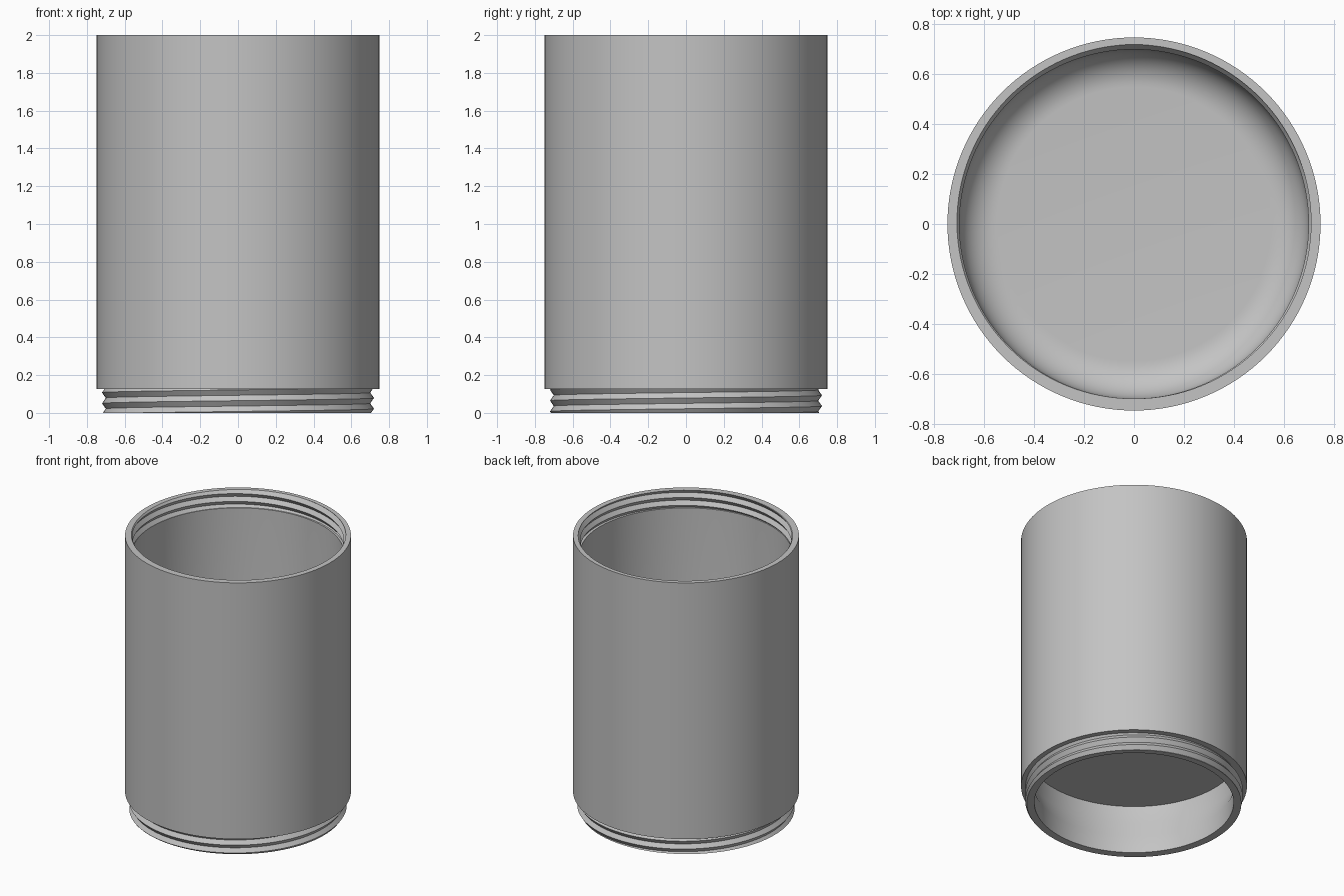
import bpy, bmesh
from math import pi, sin, cos

cube = bpy.data.objects.get("Cube")
if cube:
    bpy.data.objects.remove(cube, do_unlink=True)

SEGMENTS = 128
OUTER, INNER, NECK = 0.748, 0.70, 0.66    # wall, cavity and neck bore radii
CREST = 0.72                              # thread crest radius
HEIGHT, THREAD = 2.0, 0.127               # total height, thread length
PITCH = 0.057
CEILING, FLOOR, FILLET = 0.375, 0.42, 0.15

grey = bpy.data.materials.new("plain grey")
grey.use_nodes = True
color = (0.55, 0.55, 0.55, 1)
grey.diffuse_color = color
grey.node_tree.nodes["Principled BSDF"].inputs["Base Color"].default_value = color


def thread_rows(low, high, crest_z, theta):
    """Helical V thread, clipped to the heights low..high, at one angle."""
    shift = crest_z + PITCH * theta / (2 * pi)
    first = int((low - crest_z) / PITCH * 2) - 4
    count = int((high - low) / PITCH * 2) + 8
    rows = []
    for k in range(first, first + count):
        z = min(max(shift + k * PITCH / 2, low), high)
        phase = ((z - shift) / PITCH) % 1
        ridge = abs(2 * phase - 1)        # 1 at the crest, 0 at the root
        rows.append((INNER + (CREST - INNER) * ridge, z))
    return rows


def section(theta):
    """Closed wall section from the underside centre to the floor centre."""
    # Hollow underside and neck bore
    points = [(0, CEILING), (INNER, CEILING), (INNER, 0.25), (NECK, THREAD), (NECK, 0)]
    # Outside thread, wall, and inside thread from the rim down
    points += thread_rows(0, THREAD, 0.022, theta)
    points += [(OUTER, THREAD), (OUTER, HEIGHT)]
    points += reversed(thread_rows(HEIGHT - THREAD, HEIGHT, HEIGHT - PITCH / 4, theta))
    # Cavity wall with a rounded floor corner
    points.append((INNER, HEIGHT - THREAD))
    for i in range(13):
        a = pi / 2 * i / 12
        points.append((INNER - FILLET + FILLET * cos(a), FLOOR + FILLET - FILLET * sin(a)))
    points.append((0, FLOOR))
    return points


# Sweep the section around the axis
bm = bmesh.new()
columns = []
for s in range(SEGMENTS + 1):
    t = 2 * pi * s / SEGMENTS
    columns.append([bm.verts.new((r * cos(t), r * sin(t), z)) for r, z in section(t)])
for a, b in zip(columns, columns[1:]):
    for i in range(len(a) - 1):
        bm.faces.new((a[i], b[i], b[i + 1], a[i + 1]))
bmesh.ops.remove_doubles(bm, verts=bm.verts, dist=0.00002)
bmesh.ops.recalc_face_normals(bm, faces=bm.faces)

mesh = bpy.data.meshes.new("threaded_container")
bm.to_mesh(mesh)
bm.free()
mesh.materials.append(grey)
container = bpy.data.objects.new("threaded_container", mesh)
bpy.context.collection.objects.link(container)

bpy.ops.object.select_all(action='DESELECT')
container.select_set(True)
bpy.context.view_layer.objects.active = container
bpy.ops.object.shade_smooth_by_angle(angle=pi / 6)
